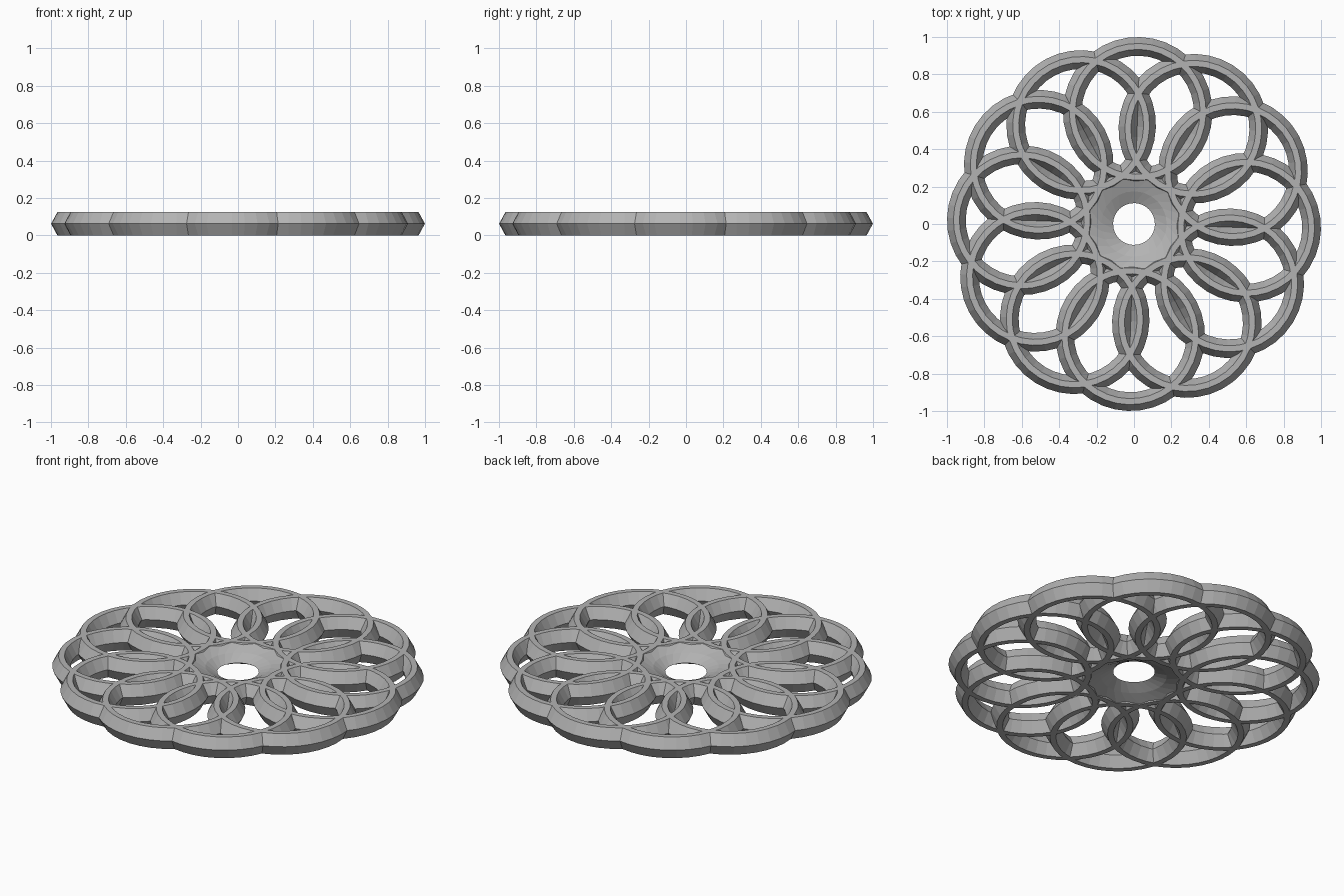
import bpy, bmesh, math

if "Cube" in bpy.data.objects:
    bpy.data.objects.remove(bpy.data.objects["Cube"])

H = 0.125          # total height
COUNT = 12         # interlocking rings
START = math.radians(-1.9)

grey = bpy.data.materials.new("plain_grey")
grey.diffuse_color = (0.45, 0.45, 0.45, 1)
grey.use_nodes = True
grey.node_tree.nodes["Principled BSDF"].inputs["Base Color"].default_value = grey.diffuse_color


def loft(name, profile, segs, loc=(0, 0, 0), rot=0.0):
    """Closed ring from (radius, z, twist) points swept around z."""
    bm = bmesh.new()
    rows = []
    for i in range(segs):
        a = 2 * math.pi * i / segs
        rows.append([bm.verts.new((r * math.cos(a + t), r * math.sin(a + t), z))
                     for r, z, t in profile])
    n = len(profile)
    for i in range(segs):
        p, q = rows[i], rows[(i + 1) % segs]
        for j in range(n):
            k = (j + 1) % n
            bm.faces.new((p[j], q[j], q[k], p[k]))
    bmesh.ops.recalc_face_normals(bm, faces=bm.faces)
    me = bpy.data.meshes.new(name)
    bm.to_mesh(me)
    bm.free()
    me.materials.append(grey)
    ob = bpy.data.objects.new(name, me)
    ob.location = loc
    ob.rotation_euler = (0, 0, rot)
    bpy.context.collection.objects.link(ob)
    return ob


# Twelve overlapping rings with a pointed six-sided section
ring = [(0.40, H / 2, 0), (0.366, H, 0), (0.334, H, 0),
        (0.30, H / 2, 0), (0.334, 0, 0), (0.366, 0, 0)]
for k in range(COUNT):
    a = START + 2 * math.pi * k / COUNT
    loft(f"petal_ring_{k + 1}", ring, 36,
         (0.6 * math.cos(a), 0.6 * math.sin(a), 0), a)

# Central funnel with swirling facets, open in the middle
tw = math.radians(30)
hub = [(0.112, H / 2, tw), (0.175, 0.095, tw / 2), (0.245, H - 0.003, 0),
       (0.27, H / 2, 0), (0.245, 0.003, 0), (0.175, 0.030, tw / 2)]
loft("swirl_hub", hub, 24, rot=START)
